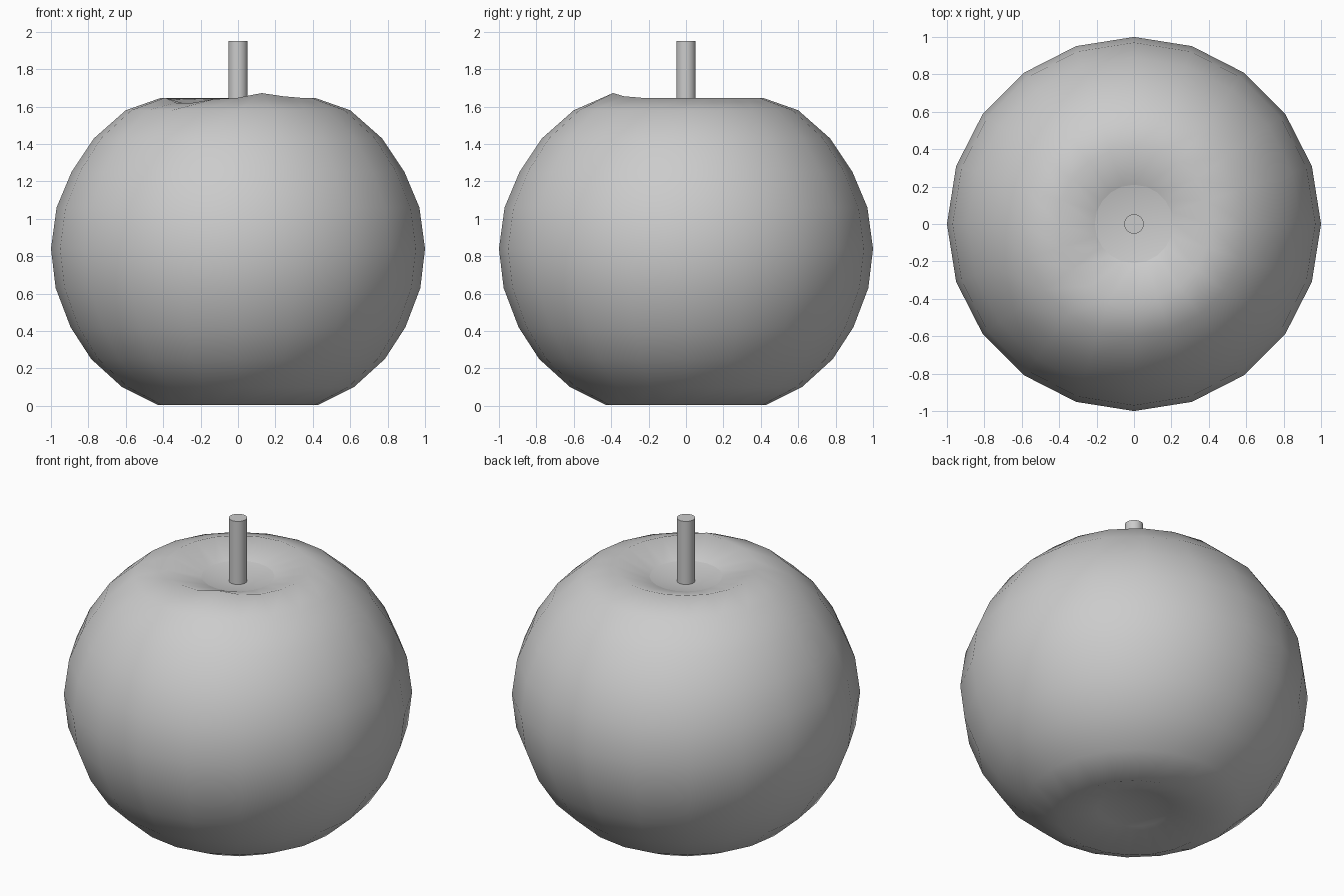
import bpy, bmesh
from math import cos, sin, pi, radians

if "Cube" in bpy.data.objects:
    bpy.data.objects.remove(bpy.data.objects["Cube"])

SIDES = 20

# Apple profile (radius, height), bottom dimple to top dimple
profile = [(0.21, 0.07), (0.43, 0.005), (0.62, 0.10), (0.785, 0.25), (0.895, 0.42),
           (0.975, 0.63), (1.0, 0.84), (0.97, 1.06), (0.89, 1.25), (0.77, 1.43),
           (0.60, 1.58), (0.41, 1.647), (0.21, 1.58)]
# Uneven rim around the top dimple: segment index -> height
rim = {12: 1.62, 13: 1.62, 14: 1.64, 16: 1.672, 17: 1.655}

bm = bmesh.new()
rings = []
for r, z in profile:
    ring = []
    for i in range(SIDES):
        a = 2 * pi * i / SIDES
        h = rim.get(i, z) if r == 0.41 else z
        ring.append(bm.verts.new((r * cos(a), r * sin(a), h)))
    rings.append(ring)
bottom = bm.verts.new((0, 0, 0.085))
top = bm.verts.new((0, 0, 1.54))
for i in range(SIDES):
    j = (i + 1) % SIDES
    for lo, hi in zip(rings, rings[1:]):
        bm.faces.new((lo[i], lo[j], hi[j], hi[i]))
    bm.faces.new((bottom, rings[0][j], rings[0][i]))
    bm.faces.new((top, rings[-1][i], rings[-1][j]))
for f in bm.faces:
    f.smooth = True
# Crisp edge around the floor of the top dimple
for i in range(SIDES):
    bm.edges.get((rings[-1][i], rings[-1][(i + 1) % SIDES])).smooth = False
mesh = bpy.data.meshes.new("apple_body")
bm.to_mesh(mesh)
bm.free()
bpy.context.collection.objects.link(bpy.data.objects.new("apple_body", mesh))

# Stem
bpy.ops.mesh.primitive_cylinder_add(vertices=32, radius=0.052, depth=0.435,
                                    location=(0, 0, 1.7325))
stem = bpy.context.object
stem.name = "stem"
bpy.ops.object.shade_smooth_by_angle(angle=radians(30))
